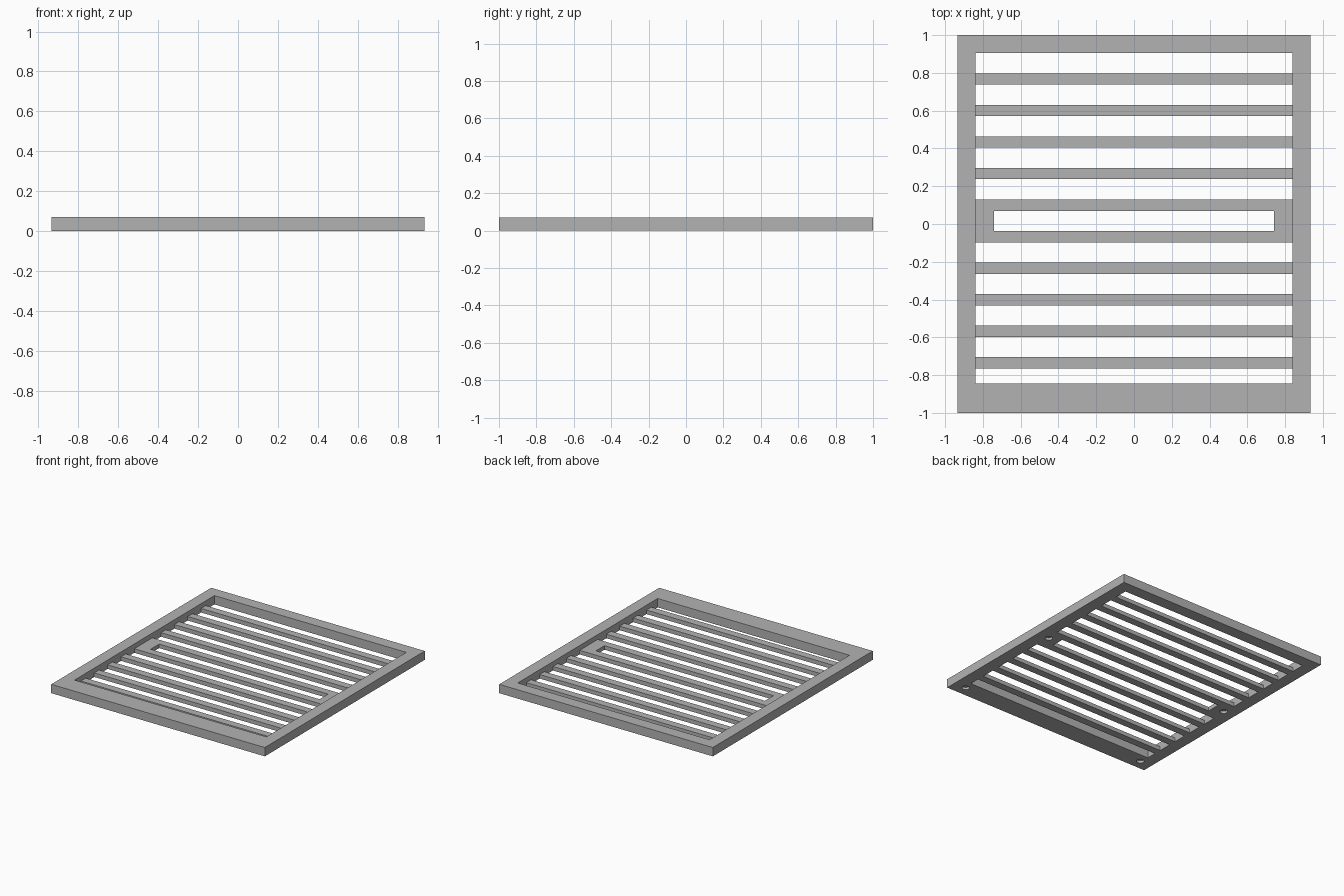
import bpy, bmesh
from mathutils import Matrix, Vector

if "Cube" in bpy.data.objects:
    bpy.data.objects.remove(bpy.data.objects["Cube"])

H = 0.07            # frame height
SLAT_H = 0.032      # slat height
IN_X = 0.84         # half width of the opening

grey = bpy.data.materials.new("grey")
grey.diffuse_color = (0.45, 0.45, 0.45, 1)
grey.use_nodes = True
grey.node_tree.nodes["Principled BSDF"].inputs["Base Color"].default_value = grey.diffuse_color


def finish(name, bm):
    bmesh.ops.recalc_face_normals(bm, faces=bm.faces[:])
    mesh = bpy.data.meshes.new(name)
    bm.to_mesh(mesh)
    bm.free()
    mesh.materials.append(grey)
    obj = bpy.data.objects.new(name, mesh)
    bpy.context.collection.objects.link(obj)
    return obj


def box(name, x0, x1, y0, y1, z0, z1):
    bm = bmesh.new()
    centre = Vector(((x0 + x1) / 2, (y0 + y1) / 2, (z0 + z1) / 2))
    size = Matrix.Diagonal((x1 - x0, y1 - y0, z1 - z0, 1))
    bmesh.ops.create_cube(bm, size=1, matrix=Matrix.Translation(centre) @ size)
    return finish(name, bm)


# Frame: a rectangular ring, deeper at the front, extruded upwards
bm = bmesh.new()
outer = [(-0.935, -1), (0.935, -1), (0.935, 1), (-0.935, 1)]
inner = [(-IN_X, -0.845), (IN_X, -0.845), (IN_X, 0.905), (-IN_X, 0.905)]
vo = [bm.verts.new((x, y, 0)) for x, y in outer]
vi = [bm.verts.new((x, y, 0)) for x, y in inner]
ring = [bm.faces.new((vo[i], vo[(i + 1) % 4], vi[(i + 1) % 4], vi[i])) for i in range(4)]
ext = bmesh.ops.extrude_face_region(bm, geom=ring, use_keep_orig=True)
top = [g for g in ext["geom"] if isinstance(g, bmesh.types.BMVert)]
bmesh.ops.translate(bm, verts=top, vec=(0, 0, H))
frame = finish("frame", bm)

# Slats: low bars across the opening, flush with the underside
for i in range(10):
    y = 0.768 - i * 0.1670
    box(f"slat_{i + 1}", -IN_X, IN_X, y - 0.03, y + 0.03, 0, SLAT_H)

# Pads closing the ends of the middle gap
pads = [box("pad_left", -IN_X, -0.74, -0.037, 0.07, 0, SLAT_H),
        box("pad_right", 0.74, IN_X, -0.037, 0.07, 0, SLAT_H)]

# Blind round holes in the underside
bm = bmesh.new()
for x in (-0.83, 0.83):
    for y in (-0.917, 0.025):
        bmesh.ops.create_cone(bm, cap_ends=True, segments=24, radius1=0.028, radius2=0.028,
                              depth=0.04, matrix=Matrix.Translation((x, y, 0)))
holes = finish("hole_cutter", bm)
holes.hide_render = True
holes.hide_viewport = True
for obj in [frame] + pads:
    mod = obj.modifiers.new("holes", "BOOLEAN")
    mod.operation = "DIFFERENCE"
    mod.solver = "EXACT"
    mod.object = holes
